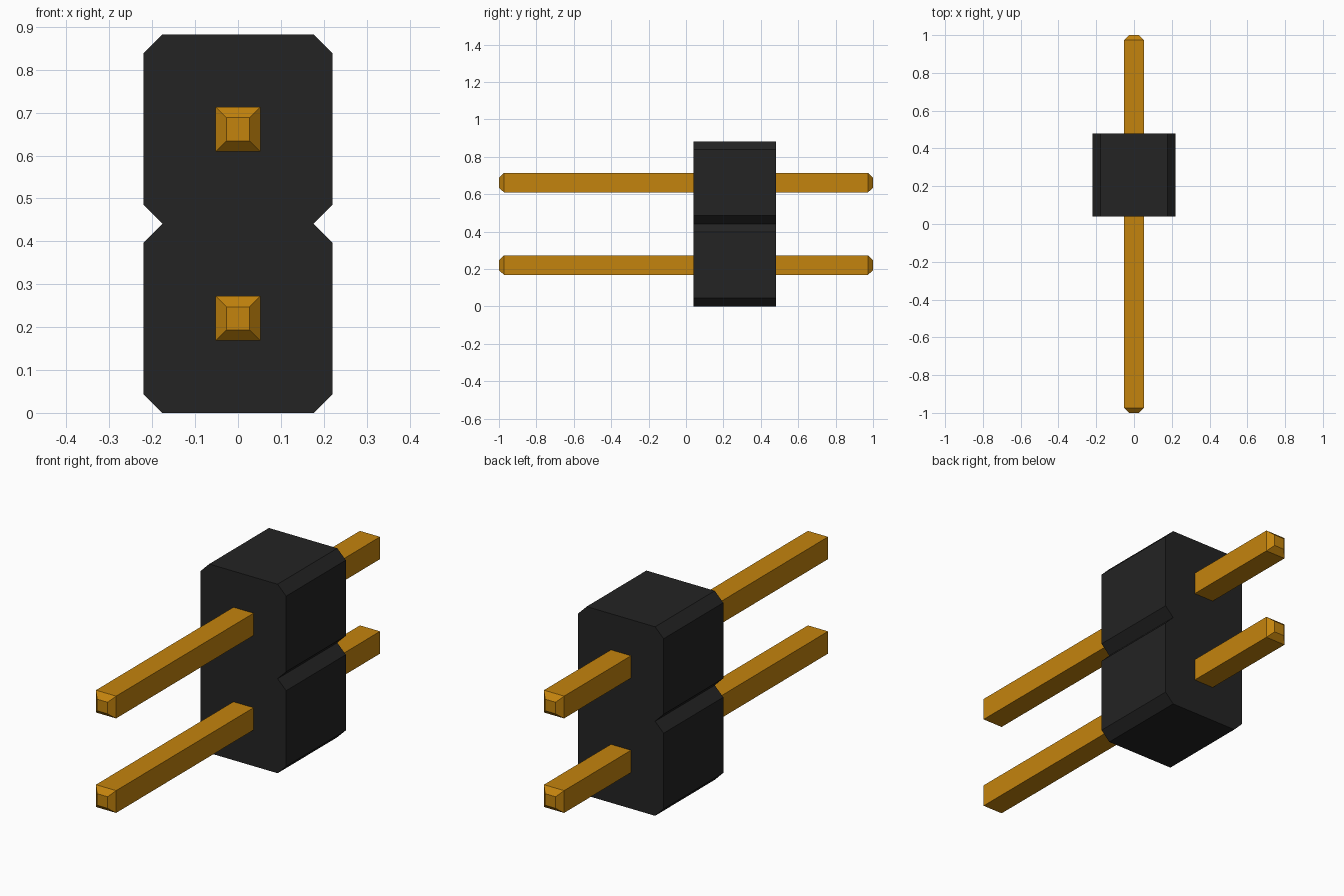
import bpy
import bmesh

cube = bpy.data.objects.get("Cube")
if cube:
    bpy.data.objects.remove(cube, do_unlink=True)

PITCH = 0.441          # height of one housing cell
HALF = PITCH / 2
CUT = 0.044            # corner chamfer
BACK, FRONT = 0.48, 0.04


def material(name, colour):
    mat = bpy.data.materials.new(name)
    mat.use_nodes = True
    mat.diffuse_color = colour
    mat.node_tree.nodes["Principled BSDF"].inputs["Base Color"].default_value = colour
    return mat


def loft(name, sections, mat):
    """Skin a row of matching closed sections and cap both ends."""
    bm = bmesh.new()
    rings = [[bm.verts.new(p) for p in section] for section in sections]
    for a, b in zip(rings, rings[1:]):
        for i in range(len(a)):
            j = (i + 1) % len(a)
            bm.faces.new((a[i], a[j], b[j], b[i]))
    bm.faces.new(rings[0])
    bm.faces.new(rings[-1])
    bmesh.ops.recalc_face_normals(bm, faces=bm.faces)
    mesh = bpy.data.meshes.new(name)
    bm.to_mesh(mesh)
    bm.free()
    mesh.materials.append(mat)
    obj = bpy.data.objects.new(name, mesh)
    bpy.context.collection.objects.link(obj)
    return obj


black = material("black plastic", (0.017, 0.017, 0.017, 1))
gold = material("gold metal", (0.55, 0.23, 0.004, 1))

# Housing: two chamfered cells joined in one notched outline
right_side = []
for cell in range(2):
    base = cell * PITCH
    right_side += [(HALF - CUT, base), (HALF, base + CUT), (HALF, base + PITCH - CUT)]
right_side.append((HALF - CUT, 2 * PITCH))
outline = right_side + [(-x, z) for x, z in reversed(right_side)]
loft("housing", [[(x, y, z) for x, z in outline] for y in (FRONT, BACK)], black)


# Pins: square bars with tapered tips at both ends
def square(half, y, z):
    return [(sx * half, y, z + sz * half)
            for sx, sz in ((-1, -1), (1, -1), (1, 1), (-1, 1))]


WIDE, TIP = 0.052, 0.027
for label, z in (("lower_pin", HALF), ("upper_pin", HALF + PITCH)):
    stations = ((-1, TIP), (-1 + TIP, WIDE), (1 - TIP, WIDE), (1, TIP))
    loft(label, [square(half, y, z) for y, half in stations], gold)
